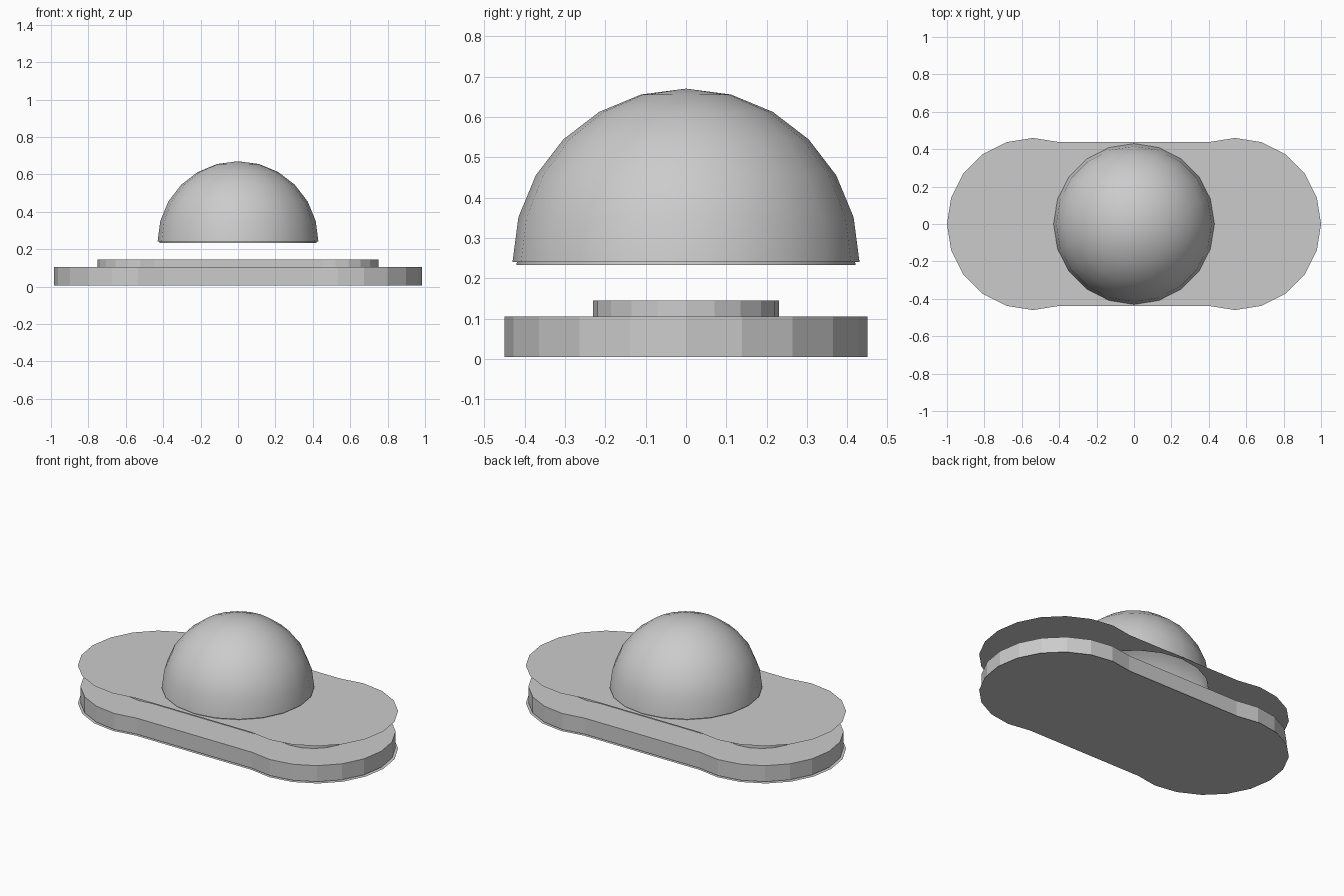
import bpy, bmesh
from math import sin, cos, radians, pi

if "Cube" in bpy.data.objects:
    bpy.data.objects.remove(bpy.data.objects["Cube"])

SEG = 20


def outline(c, r):
    """Two round lobes joined by a straight waist."""
    right = [(c + r * cos(radians(a)), r * sin(radians(a))) for a in range(-108, 109, 18)]
    return right + [(-x, -y) for x, y in right]


def finish(name, bm, smooth=False):
    me = bpy.data.meshes.new(name)
    bm.to_mesh(me)
    bm.free()
    ob = bpy.data.objects.new(name, me)
    bpy.context.collection.objects.link(ob)
    for p in me.polygons:
        p.use_smooth = smooth
    return ob


def loop(bm, pts, z):
    vs = [bm.verts.new((x, y, z)) for x, y in pts]
    return vs, [bm.edges.new((vs[i - 1], vs[i])) for i in range(len(vs))]


def slab(name, c, r, z0, z1):
    bm = bmesh.new()
    low, _ = loop(bm, outline(c, r), z0)
    high, _ = loop(bm, outline(c, r), z1)
    for i in range(len(low)):
        bm.faces.new((low[i - 1], low[i], high[i], high[i - 1]))
    bm.faces.new(low[::-1])
    bm.faces.new(high)
    finish(name, bm)


def sheet(name, c, r, z, hole=0):
    bm = bmesh.new()
    _, edges = loop(bm, outline(c, r), z)
    if hole:
        ring = [(hole * cos(2 * pi * i / SEG), hole * sin(2 * pi * i / SEG)) for i in range(SEG)]
        edges += loop(bm, ring, z)[1]
    bmesh.ops.triangle_fill(bm, use_beauty=True, use_dissolve=False, edges=edges, normal=(0, 0, 1))
    finish(name, bm)


def dome(name, r, z, rings=6):
    bm = bmesh.new()
    levels = []
    for k in range(rings):
        a = pi / 2 * k / rings
        levels.append([bm.verts.new((r * cos(a) * cos(2 * pi * i / SEG),
                                     r * cos(a) * sin(2 * pi * i / SEG),
                                     z + r * sin(a))) for i in range(SEG)])
    for lo, hi in zip(levels, levels[1:]):
        for i in range(SEG):
            bm.faces.new((lo[i - 1], lo[i], hi[i], hi[i - 1]))
    tip = bm.verts.new((0, 0, z + r))
    for i in range(SEG):
        bm.faces.new((levels[-1][i - 1], levels[-1][i], tip))
    finish(name, bm, True)


# Base with a thin underside sheet
sheet("underside_sheet", 0.54, 0.46, 0.0)
slab("base_plate", 0.535, 0.45, 0.005, 0.105)
# Raised inner plate
slab("raised_plate", 0.52, 0.23, 0.01, 0.145)
# Floating thin cover with a round opening
sheet("cover_sheet", 0.54, 0.46, 0.233, hole=0.42)
# Open dome: outer shell and inner lining
dome("dome_shell", 0.43, 0.24)
dome("dome_lining", 0.42, 0.233)
